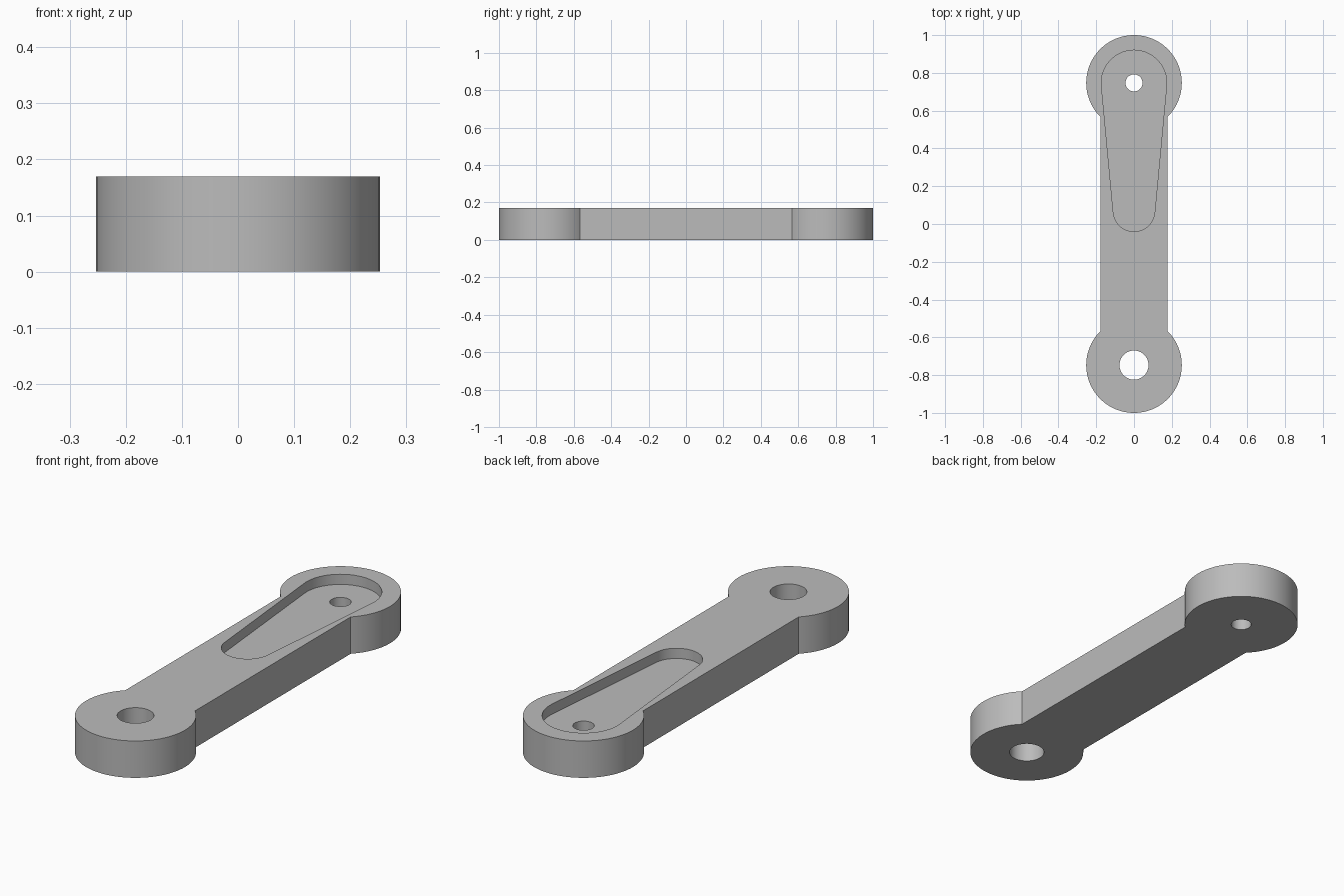
import bpy, bmesh
from math import pi, sin, cos, asin, sqrt

LENGTH_Y = 0.747      # distance of each eye centre from the middle
EYE_R = 0.253
ARM_W = 0.178
HEIGHT = 0.17
FLOOR = 0.123         # height of the pocket floor

if "Cube" in bpy.data.objects:
    bpy.data.objects.remove(bpy.data.objects["Cube"])

metal = bpy.data.materials.new("plain_grey")
metal.use_nodes = True
grey = (0.5, 0.5, 0.5, 1)
metal.diffuse_color = grey
metal.node_tree.nodes["Principled BSDF"].inputs["Base Color"].default_value = grey


def arc(cy, r, start, end, n):
    """Points along an arc centred on the long axis."""
    return [(r * cos(start + (end - start) * i / n),
             cy + r * sin(start + (end - start) * i / n)) for i in range(n + 1)]


def prism(name, points, bottom, top):
    """Extrude a closed outline between two heights."""
    bm = bmesh.new()
    base = bm.faces.new([bm.verts.new((x, y, bottom)) for x, y in points])
    out = bmesh.ops.extrude_face_region(bm, geom=[base])
    verts = [v for v in out["geom"] if isinstance(v, bmesh.types.BMVert)]
    bmesh.ops.translate(bm, verts=verts, vec=(0, 0, top - bottom))
    bmesh.ops.recalc_face_normals(bm, faces=bm.faces)
    mesh = bpy.data.meshes.new(name)
    bm.to_mesh(mesh)
    bm.free()
    mesh.materials.append(metal)
    obj = bpy.data.objects.new(name, mesh)
    bpy.context.collection.objects.link(obj)
    return obj


# Arm body: two round eyes joined by a straight bar
notch = asin(ARM_W / EYE_R)
outline = (arc(LENGTH_Y, EYE_R, notch - pi / 2, 3 * pi / 2 - notch, 72)
           + arc(-LENGTH_Y, EYE_R, pi / 2 + notch, 5 * pi / 2 - notch, 72))
body = prism("crank_arm", outline, 0, HEIGHT)

# Tapered pocket: tangent outline around a large and a small circle
big_r, small_r, small_y = 0.173, 0.11, 0.07
tilt = asin((big_r - small_r) / (LENGTH_Y - small_y))
pocket = (arc(LENGTH_Y, big_r, -tilt, pi + tilt, 48)
          + arc(small_y, small_r, pi + tilt, 2 * pi - tilt, 48))

# Cutters for the pocket and the two through holes
cutters = [
    prism("pocket_cutter", pocket, FLOOR, HEIGHT + 0.1),
    prism("small_hole_cutter", arc(LENGTH_Y, 0.045, 0, 2 * pi, 48)[:-1], -0.1, HEIGHT + 0.2),
    prism("large_hole_cutter", arc(-LENGTH_Y, 0.077, 0, 2 * pi, 48)[:-1], -0.1, HEIGHT + 0.2),
]

bpy.ops.object.select_all(action="DESELECT")
body.select_set(True)
bpy.context.view_layer.objects.active = body
for cutter in cutters:
    cutter.hide_render = True
    mod = body.modifiers.new(cutter.name, "BOOLEAN")
    mod.operation = "DIFFERENCE"
    mod.solver = "EXACT"
    mod.object = cutter
    bpy.ops.object.modifier_apply(modifier=mod.name)
    bpy.data.objects.remove(cutter)

bpy.ops.object.shade_smooth_by_angle(angle=pi / 6)
